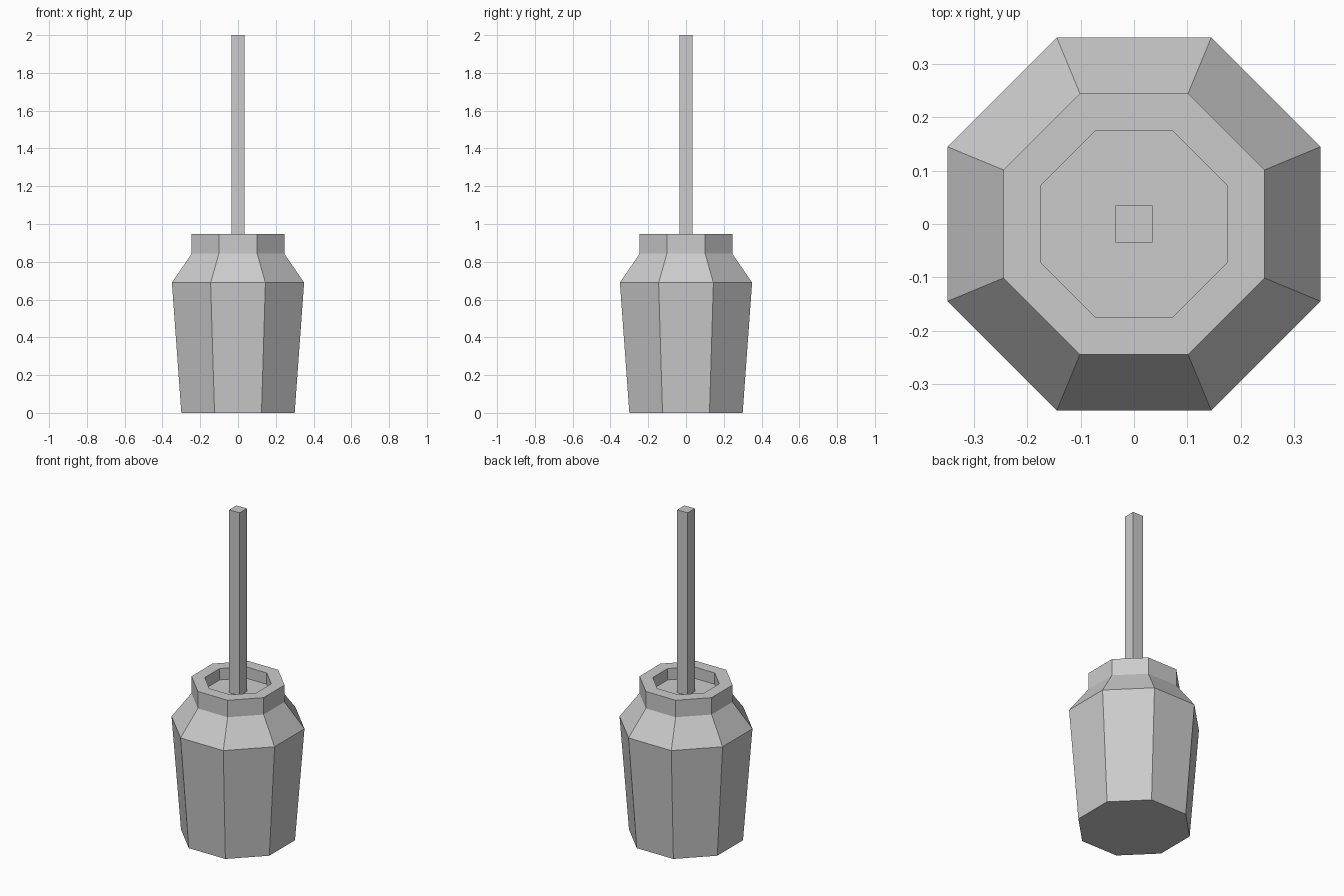
import bpy, bmesh, math

if "Cube" in bpy.data.objects:
    bpy.data.objects.remove(bpy.data.objects["Cube"])


def lathe(name, profile, sides):
    """Stack flat-sided rings of (apothem, z), with a cap at each end."""
    bm = bmesh.new()
    rings = []
    for apothem, z in profile:
        r = apothem / math.cos(math.pi / sides)
        rings.append([bm.verts.new((r * math.cos((i + 0.5) * math.tau / sides),
                                    r * math.sin((i + 0.5) * math.tau / sides), z))
                      for i in range(sides)])
    for a, b in zip(rings, rings[1:]):
        for i in range(sides):
            j = (i + 1) % sides
            bm.faces.new((a[i], a[j], b[j], b[i]))
    bm.faces.new(rings[0][::-1])
    bm.faces.new(rings[-1])
    bmesh.ops.recalc_face_normals(bm, faces=bm.faces)
    mesh = bpy.data.meshes.new(name)
    bm.to_mesh(mesh)
    bm.free()
    obj = bpy.data.objects.new(name, mesh)
    bpy.context.collection.objects.link(obj)
    return obj


# Octagonal churn body: tapered wall, shoulder, neck, rim and recessed lid
lathe("churn_body", [(0.30, 0), (0.35, 0.69), (0.245, 0.843), (0.245, 0.947),
                     (0.175, 0.947), (0.175, 0.877)], 8)

# Square plunger rod standing on the lid
lathe("plunger_rod", [(0.035, 0.877), (0.035, 2.0)], 4)
